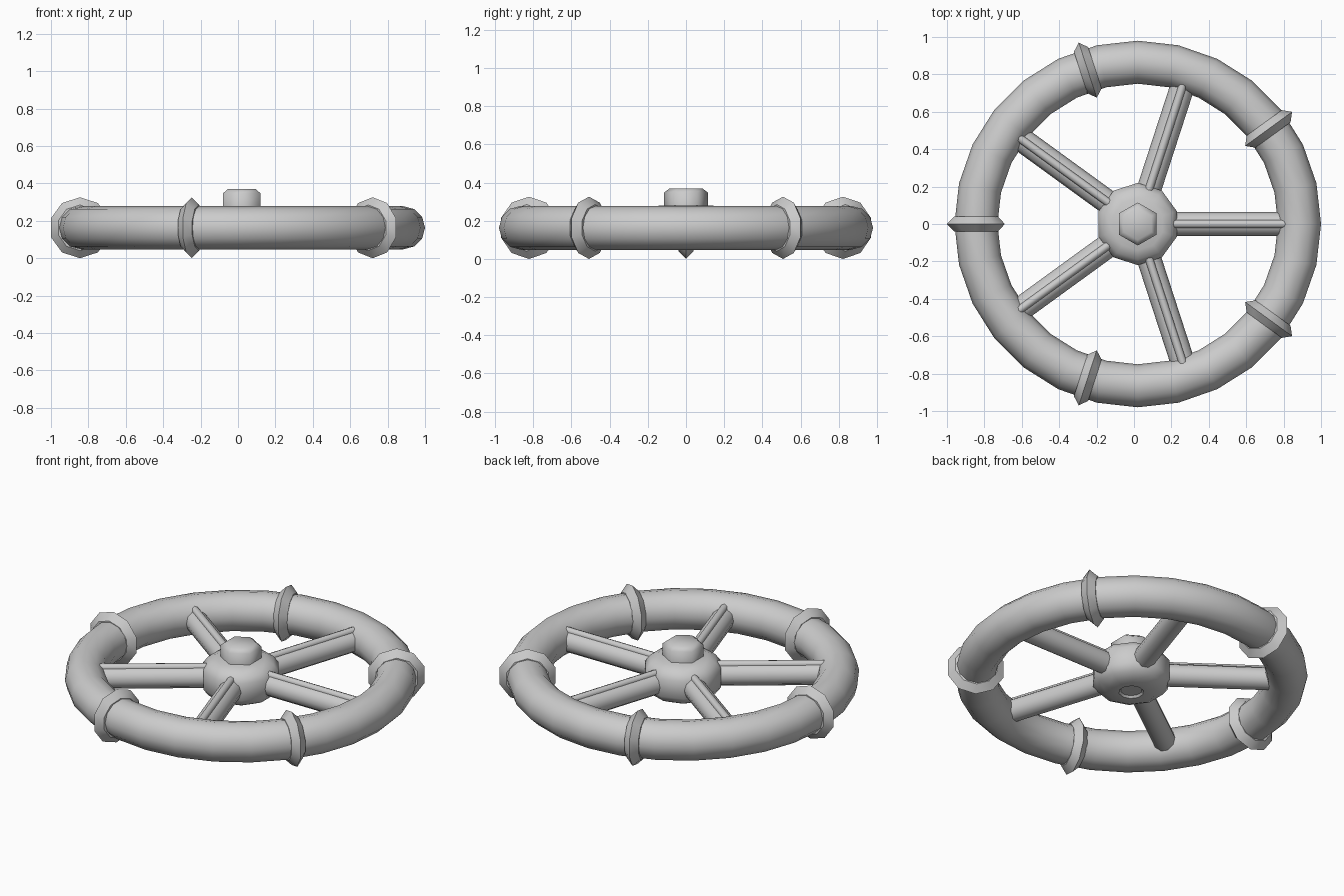
import bpy, math
from mathutils import Matrix

if "Cube" in bpy.data.objects:
    bpy.data.objects.remove(bpy.data.objects["Cube"])

CX, CZ = 0.02, 0.163          # wheel centre
RING_R, TUBE_R = 0.865, 0.115


def lathe(name, profile, sides, matrix, smooth=40):
    """Spin (radius, height) points around local z, first vertex on local +y."""
    verts, faces = [], []
    for r, h in profile:
        for i in range(sides):
            a = math.pi / 2 + 2 * math.pi * i / sides
            verts.append((r * math.cos(a), r * math.sin(a), h))
    for k in range(len(profile) - 1):
        for i in range(sides):
            j = (i + 1) % sides
            faces.append((k * sides + i, k * sides + j,
                          (k + 1) * sides + j, (k + 1) * sides + i))
    faces.append(tuple(reversed(range(sides))))
    last = (len(profile) - 1) * sides
    faces.append(tuple(range(last, last + sides)))
    mesh = bpy.data.meshes.new(name)
    mesh.from_pydata(verts, [], faces)
    obj = bpy.data.objects.new(name, mesh)
    bpy.context.collection.objects.link(obj)
    obj.matrix_world = matrix
    shade(obj, smooth)
    return obj


def shade(obj, angle):
    bpy.ops.object.select_all(action='DESELECT')
    obj.select_set(True)
    bpy.context.view_layer.objects.active = obj
    bpy.ops.object.shade_smooth_by_angle(angle=math.radians(angle))


centre = Matrix.Translation((CX, 0, CZ))

# Rim
bpy.ops.mesh.primitive_torus_add(major_segments=28, minor_segments=12,
                                 major_radius=RING_R, minor_radius=TUBE_R,
                                 location=(CX, 0, CZ))
rim = bpy.context.object
rim.name = "rim"
shade(rim, 40)

# Hub with rounded shoulders and a shallow socket underneath
lathe("hub", [(0.06, -0.105), (0.07, -0.117), (0.135, -0.117), (0.19, -0.09),
              (0.22, -0.05), (0.22, 0.055), (0.19, 0.095), (0.14, 0.117)],
      10, centre, 50)

# Hex nut on top
lathe("nut", [(0.115, 0.10), (0.115, 0.185), (0.085, 0.207)], 6, centre, 62)

for n in range(5):
    # Spoke with a raised rib along its top
    spoke = centre @ Matrix.Rotation(math.radians(72 * n), 4, 'Z') @ Matrix.Rotation(math.pi / 2, 4, 'Y')
    lathe(f"spoke_{n + 1}", [(0.065, 0.12), (0.065, 0.80)], 10, spoke, 40)
    rib = spoke @ Matrix.Translation((-0.06, 0, 0))
    lathe(f"spoke_rib_{n + 1}", [(0.022, 0.15), (0.022, 0.79)], 8, rib, 50)

    # Ridged collar around the rim, midway between spokes
    collar = (centre @ Matrix.Rotation(math.radians(36 + 72 * n), 4, 'Z')
              @ Matrix.Translation((RING_R, 0, 0)) @ Matrix.Rotation(-math.pi / 2, 4, 'X'))
    lathe(f"collar_{n + 1}", [(0.10, -0.04), (0.122, -0.04), (0.163, 0),
                              (0.122, 0.04), (0.10, 0.04)], 10, collar, 40)
